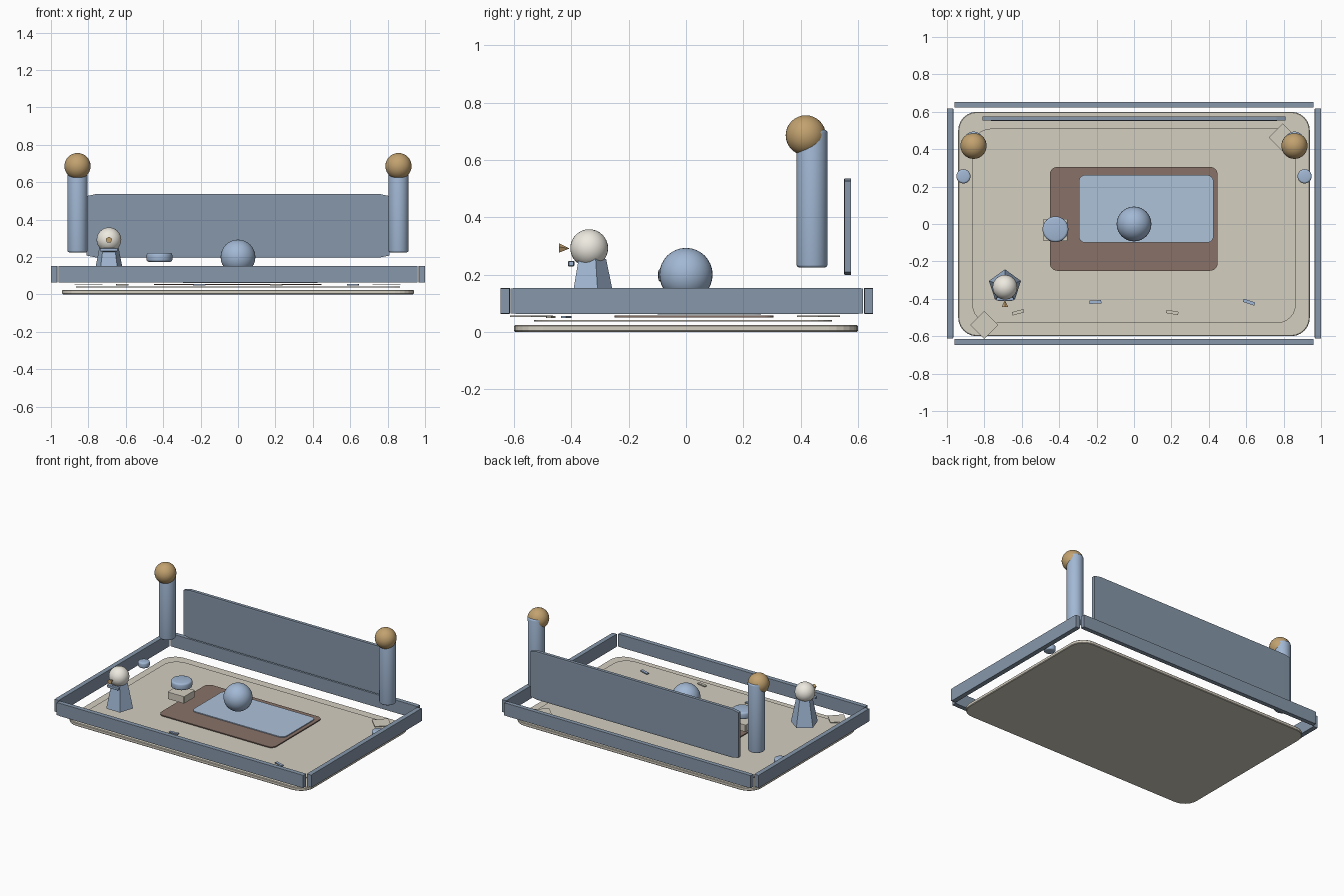
import bpy, bmesh, math
from mathutils import Matrix

if "Cube" in bpy.data.objects:
    bpy.data.objects.remove(bpy.data.objects["Cube"])


def mat(name, rgb):
    m = bpy.data.materials.new(name)
    m.diffuse_color = (*rgb, 1)
    m.use_nodes = True
    m.node_tree.nodes["Principled BSDF"].inputs["Base Color"].default_value = m.diffuse_color
    return m


SLATE = mat("slate_blue", (0.24, 0.31, 0.40))
BLUE = mat("soft_blue", (0.36, 0.48, 0.66))
PALE = mat("pale_blue", (0.42, 0.54, 0.70))
GOLD = mat("gold", (0.54, 0.36, 0.16))
CREAM = mat("cream", (0.66, 0.62, 0.53))
IVORY = mat("ivory", (0.85, 0.82, 0.75))
BROWN = mat("brown", (0.25, 0.17, 0.14))


def finish(name, bm, material, loc=(0, 0, 0), rot=(0, 0, 0), smooth=False):
    bmesh.ops.recalc_face_normals(bm, faces=bm.faces)
    me = bpy.data.meshes.new(name)
    bm.to_mesh(me)
    bm.free()
    ob = bpy.data.objects.new(name, me)
    bpy.context.collection.objects.link(ob)
    ob.location, ob.rotation_euler = loc, rot
    me.materials.append(material)
    if smooth:
        bpy.context.view_layer.objects.active = ob
        bpy.ops.object.select_all(action='DESELECT')
        ob.select_set(True)
        bpy.ops.object.shade_smooth_by_angle(angle=math.radians(35))
    return ob


def bevel(bm, width, segments=1, min_angle=1.0):
    edges = [e for e in bm.edges if e.calc_face_angle(0) > min_angle]
    bmesh.ops.bevel(bm, geom=edges, offset=width, segments=segments, profile=0.5, affect='EDGES')


def box(name, x, y, z, material, cut=0.0, rot=0.0):
    """Box from (min, max) ranges; the edge cut stretches with the size."""
    bm = bmesh.new()
    bmesh.ops.create_cube(bm, size=1)
    if cut:
        bevel(bm, cut)
    size = (x[1] - x[0], y[1] - y[0], z[1] - z[0])
    bmesh.ops.scale(bm, vec=size, verts=bm.verts)
    mid = (sum(x) / 2, sum(y) / 2, sum(z) / 2)
    return finish(name, bm, material, mid, (0, 0, rot))


def plate(name, x, y, z, radius, material, edge=0.0):
    """Flat slab with rounded corners."""
    bm = bmesh.new()
    ring = []
    corners = [(x[1], y[1], -1, -1), (x[0], y[1], 1, -1), (x[0], y[0], 1, 1), (x[1], y[0], -1, 1)]
    for q, (cx, cy, sx, sy) in enumerate(corners):
        for i in range(7):
            a = math.pi / 2 * (q + i / 6)
            ring.append(bm.verts.new((cx + sx * radius + radius * math.cos(a),
                                      cy + sy * radius + radius * math.sin(a), z[0])))
    base = bm.faces.new(ring)
    new = bmesh.ops.extrude_face_region(bm, geom=[base])['geom']
    bmesh.ops.translate(bm, vec=(0, 0, z[1] - z[0]),
                        verts=[v for v in new if isinstance(v, bmesh.types.BMVert)])
    if edge:
        bevel(bm, edge)
    return finish(name, bm, material)


def ball(name, loc, r, material):
    bm = bmesh.new()
    bmesh.ops.create_uvsphere(bm, u_segments=32, v_segments=16, radius=r)
    return finish(name, bm, material, loc, smooth=True)


def cylinder(name, x, y, z, r, material, edge=0.01):
    bm = bmesh.new()
    bmesh.ops.create_cone(bm, cap_ends=True, segments=32, radius1=r, radius2=r, depth=z[1] - z[0])
    bevel(bm, edge, 3)
    return finish(name, bm, material, (x, y, sum(z) / 2), smooth=True)


def cone(name, loc, r1, r2, depth, material, rot=(0, 0, 0)):
    """Five-sided tapered solid with one corner pointing to +y."""
    bm = bmesh.new()
    bmesh.ops.create_cone(bm, cap_ends=True, segments=5, radius1=r1, radius2=r2, depth=depth)
    top = max(bm.verts, key=lambda v: v.co.xy.length)
    turn = math.pi / 2 - math.atan2(top.co.y, top.co.x)
    bmesh.ops.rotate(bm, verts=bm.verts, cent=(0, 0, 0), matrix=Matrix.Rotation(turn, 3, 'Z'))
    return finish(name, bm, material, loc, rot)


# Stacked floor slabs
plate("base_slab", (-0.94, 0.94), (-0.60, 0.60), (0, 0.024), 0.10, CREAM, 0.004)
plate("floor_mat", (-0.865, 0.865), (-0.53, 0.51), (0.036, 0.042), 0.10, CREAM)
plate("brown_rug", (-0.45, 0.447), (-0.25, 0.305), (0.050, 0.057), 0.04, BROWN)
plate("blue_rug", (-0.295, 0.425), (-0.10, 0.262), (0.060, 0.066), 0.035, PALE)

# Border rails
RZ = (0.063, 0.153)
box("front_rail", (-0.96, 0.96), (-0.648, -0.615), RZ, SLATE, 0.015)
box("back_rail", (-0.96, 0.96), (0.622, 0.653), RZ, SLATE, 0.015)

# Back board
box("back_board", (-0.81, 0.81), (0.552, 0.576), (0.198, 0.536), SLATE, 0.03)

# Mirrored side parts
for side, s in (("left", -1), ("right", 1)):
    box(side + "_rail", (s * 0.983 - 0.017, s * 0.983 + 0.017), (-0.612, 0.618), RZ, SLATE, 0.015)
    cylinder(side + "_post", s * 0.858, 0.44, (0.225, 0.705), 0.054, BLUE, 0.009)
    ball(side + "_post_knob", (s * 0.858, 0.418, 0.686), 0.07, GOLD)
    cylinder(side + "_foot_disc", s * 0.912, 0.255, (0.075, 0.115), 0.038, BLUE, 0.01)

# Centre ball, button and its block
ball("centre_ball", (0, 0, 0.200), 0.093, BLUE)
box("button_block", (-0.484, -0.356), (-0.092, 0.028), (0.092, 0.144), CREAM, 0.03)
cylinder("button", -0.42, -0.028, (0.174, 0.222), 0.069, BLUE, 0.012)

# Small figure
cone("figure_body", (-0.69, -0.332, 0.165), 0.09, 0.053, 0.18, BLUE)
ball("figure_head", (-0.69, -0.338, 0.292), 0.066, IVORY)
cone("figure_beak", (-0.69, -0.425, 0.291), 0.018, 0.0, 0.036, GOLD, (-math.pi / 2, math.pi, 0))
box("figure_collar_bar", (-0.735, -0.645), (-0.412, -0.39), (0.228, 0.248), BLUE, 0.15)

# Corner diamonds
for name, x, y in (("front_diamond", -0.80, -0.54), ("back_diamond", 0.795, 0.462)):
    h = 0.053
    box(name, (x - h, x + h), (y - h, y + h), (0.052, 0.057), CREAM, 0, math.pi / 4)

# Scattered floor flecks
for i, (x, y, deg, m) in enumerate([(-0.62, -0.472, 15, CREAM), (-0.207, -0.417, 2, BLUE),
                                    (0.205, -0.473, -10, CREAM), (0.615, -0.418, -18, BLUE)]):
    box(f"floor_fleck_{i + 1}", (x - 0.032, x + 0.032), (y - 0.009, y + 0.009),
        (0.048, 0.056), m, 0, math.radians(deg))
